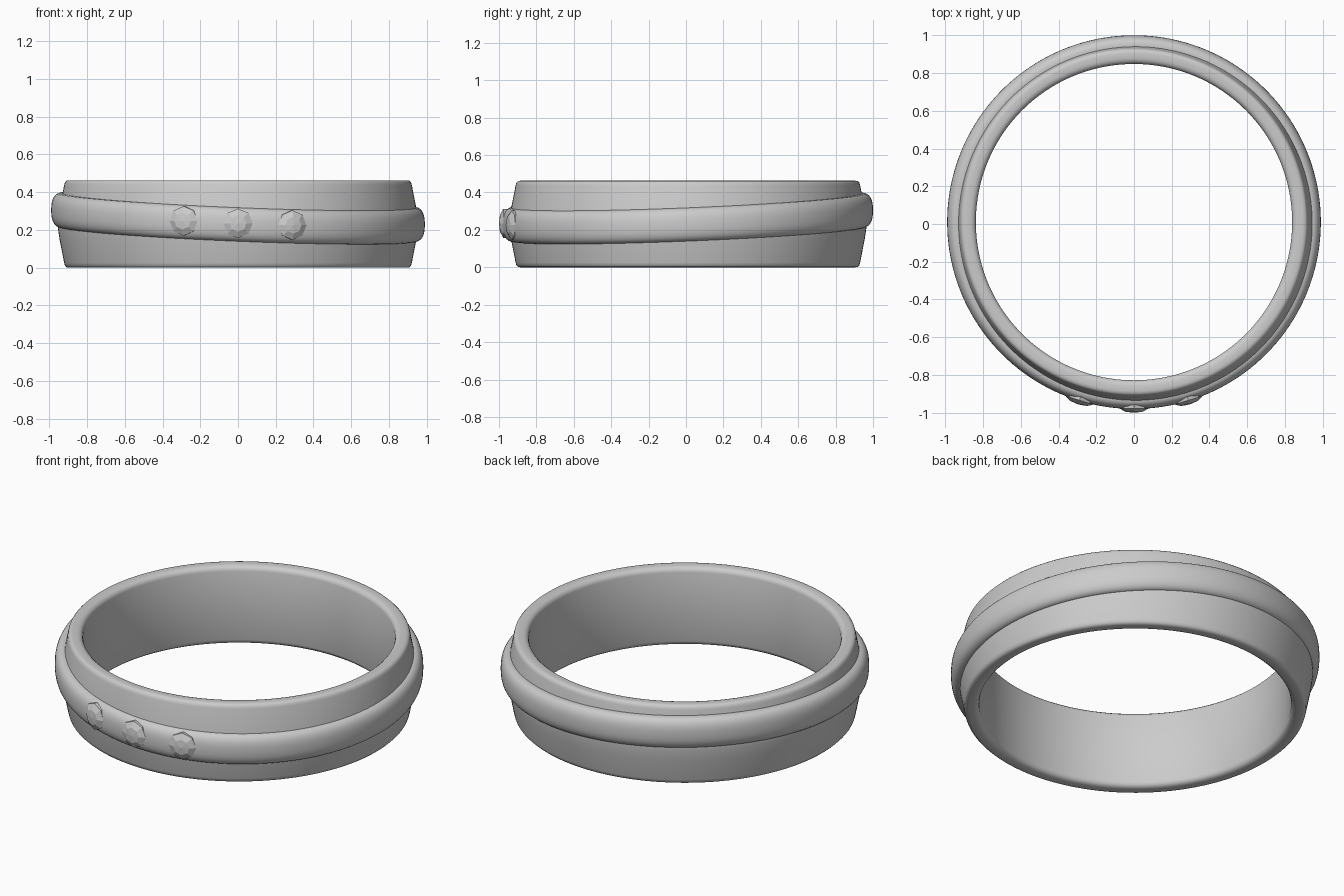
import bpy, bmesh, math
from mathutils import Matrix, Vector

if "Cube" in bpy.data.objects:
    bpy.data.objects.remove(bpy.data.objects["Cube"])

CY = 0.01          # ring centre in y
SEG = 160
H = 0.463          # band height


def finish(bm, name, smooth=True):
    bmesh.ops.recalc_face_normals(bm, faces=bm.faces)
    me = bpy.data.meshes.new(name)
    bm.to_mesh(me)
    bm.free()
    ob = bpy.data.objects.new(name, me)
    bpy.context.collection.objects.link(ob)
    if smooth:
        bpy.context.view_layer.objects.active = ob
        ob.select_set(True)
        bpy.ops.object.shade_smooth_by_angle(angle=math.radians(40))
        ob.select_set(False)
    return ob


def lift(x, y):
    """Height of the tilted outer band's centre line."""
    return 0.267 - 0.038 * x + 0.038 * y


def revolve(name, profile, tilted=False):
    bm = bmesh.new()
    rings = []
    for i in range(SEG):
        a = 2 * math.pi * i / SEG
        c, s = math.cos(a), math.sin(a)
        rings.append([bm.verts.new((r * c, CY + r * s, z + (lift(c, s) if tilted else 0)))
                      for r, z in profile])
    n = len(profile)
    for i in range(SEG):
        p, q = rings[i], rings[(i + 1) % SEG]
        for j in range(n):
            k = (j + 1) % n
            bm.faces.new((p[j], q[j], q[k], p[k]))
    return finish(bm, name)


# Main band: slightly barrelled outside, softened rims
upper = [(0.955, 0.25), (0.945, 0.315), (0.921, 0.438), (0.917, 0.452), (0.908, 0.461),
         (0.895, H), (0.868, H), (0.854, 0.459), (0.843, 0.45), (0.838, 0.435)]
lower = [(r, H - z) for r, z in reversed(upper)]
revolve("main_band", upper + lower)

# Raised outer band, tilted around the main band
N = 32
oval = []
for i in range(N):
    t = 2 * math.pi * i / N
    c, s = math.cos(t), math.sin(t)
    oval.append((0.935 + 0.055 * math.copysign(abs(c) ** 0.8, c),
                 0.09 * math.copysign(abs(s) ** 0.8, s)))
revolve("raised_band", oval, tilted=True)


# Faceted gems set into the front of the raised band
def gem(name, angle):
    d = Vector((math.sin(angle), -math.cos(angle), 0))
    pos = d * 0.979 + Vector((0, CY, lift(d.x, d.y) + 0.006))
    bm = bmesh.new()
    stack = [(0.045, 0.026), (0.078, 0.008), (0.078, -0.01), (0.03, -0.05)]
    rings = []
    for r, h in stack:
        rings.append([bm.verts.new((r * math.cos(k * math.pi / 4), r * math.sin(k * math.pi / 4), h))
                      for k in range(8)])
    for p, q in zip(rings, rings[1:]):
        for k in range(8):
            bm.faces.new((p[k], p[(k + 1) % 8], q[(k + 1) % 8], q[k]))
    # shallow point over the crown
    tip = bm.verts.new((0, 0, 0.031))
    for k in range(8):
        bm.faces.new((rings[0][k], rings[0][(k + 1) % 8], tip))
    bm.faces.new(rings[-1])
    rot = d.to_track_quat('Z', 'Y').to_matrix().to_4x4()
    bm.transform(Matrix.Translation(pos) @ rot)
    finish(bm, name, smooth=False)


for label, deg in (("left", -17), ("middle", 0), ("right", 17)):
    gem("gem_" + label, math.radians(deg))
